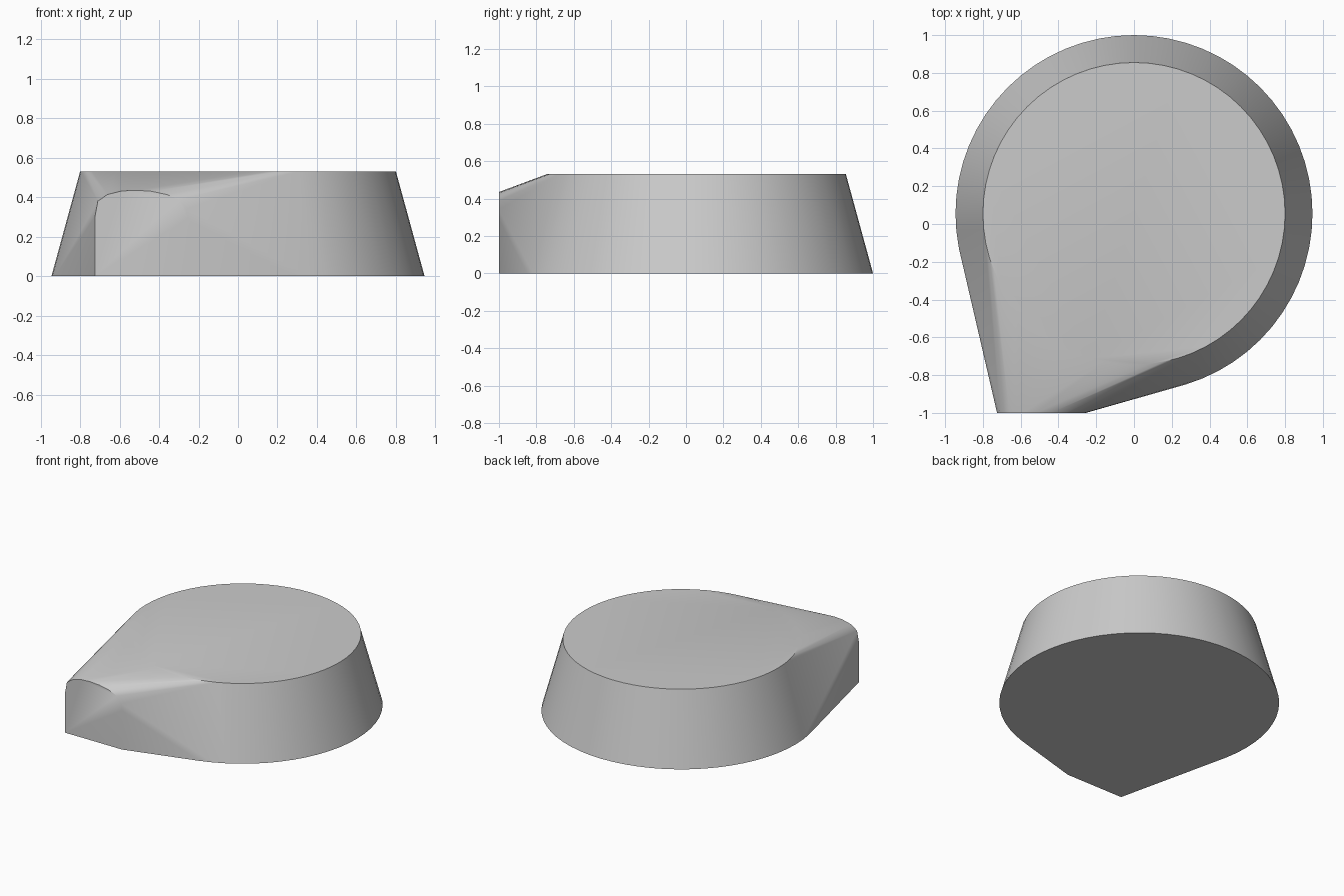
import bpy, bmesh
from math import sin, cos, tau, radians

if "Cube" in bpy.data.objects:
    bpy.data.objects.remove(bpy.data.objects["Cube"])

SEGMENTS = 64
CENTRE_Y = 0.055


def ring(bm, radius, z):
    for i in range(SEGMENTS):
        a = tau * i / SEGMENTS
        bm.verts.new((radius * cos(a), CENTRE_Y + radius * sin(a), z))


bm = bmesh.new()

# tapered round body: wide base, narrower flat top
ring(bm, 0.945, 0.0)
ring(bm, 0.80, 0.53)

# arched end face of the spout, flat on the front plane
arch = [(-0.725, 0), (-0.725, 0.30), (-0.71, 0.38), (-0.66, 0.414),
        (-0.59, 0.431), (-0.52, 0.435), (-0.44, 0.43), (-0.36, 0.413),
        (-0.30, 0.388), (-0.263, 0.34), (-0.255, 0.29), (-0.255, 0)]
for x, z in arch:
    bm.verts.new((x, -1.0, z))

# skin body and spout together with tangent sides
hull = bmesh.ops.convex_hull(bm, input=bm.verts)
loose = [v for v in bm.verts if not v.link_faces]
bmesh.ops.delete(bm, geom=loose, context='VERTS')
bmesh.ops.dissolve_limit(bm, angle_limit=radians(0.5),
                         verts=bm.verts, edges=bm.edges)
bmesh.ops.recalc_face_normals(bm, faces=bm.faces)

mesh = bpy.data.meshes.new("spouted_body")
bm.to_mesh(mesh)
bm.free()
body = bpy.data.objects.new("spouted_body", mesh)
bpy.context.collection.objects.link(body)

# smooth sides, crisp rims
bpy.context.view_layer.objects.active = body
body.select_set(True)
bpy.ops.object.shade_smooth_by_angle(angle=radians(30))
